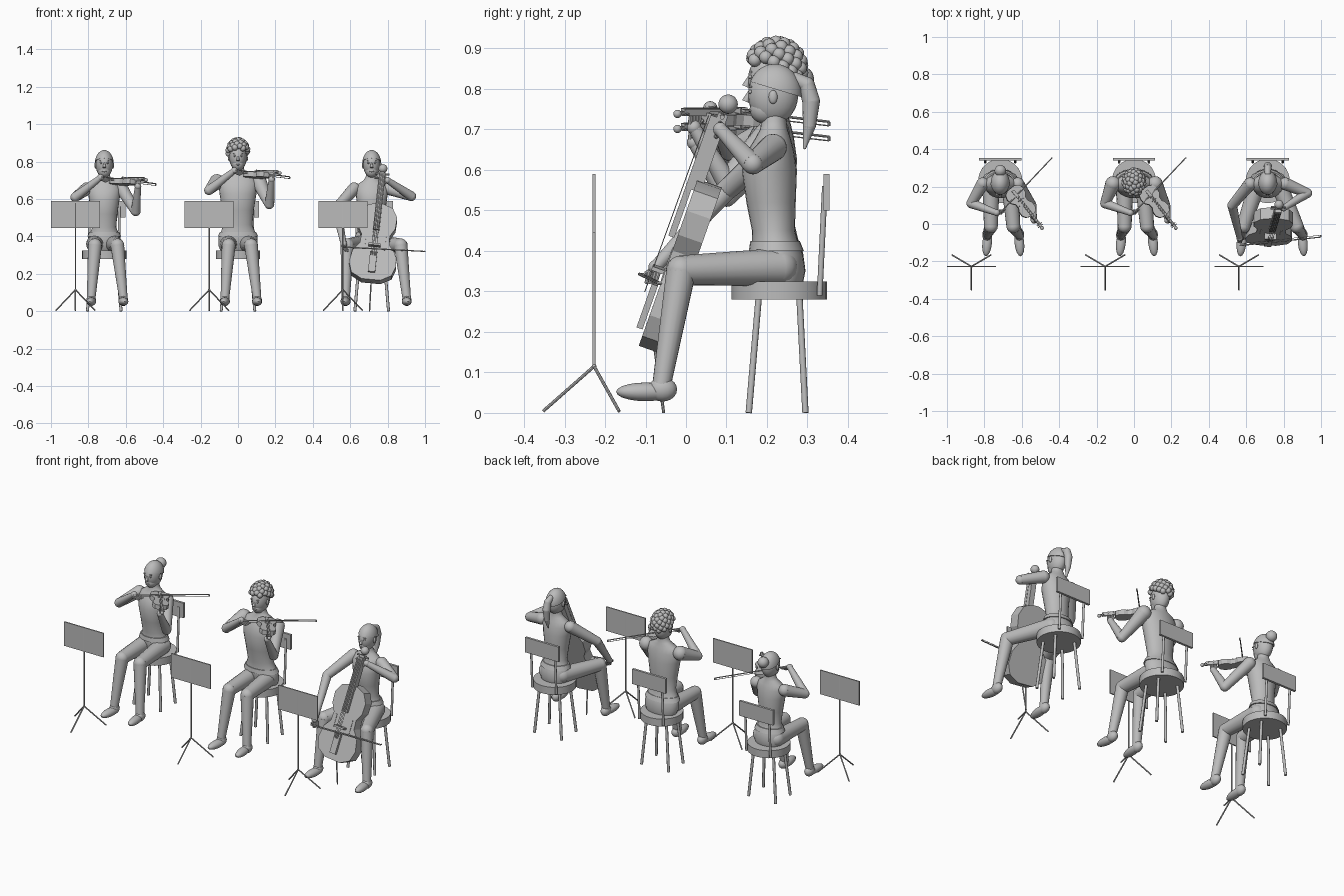
import bpy, bmesh, math
from mathutils import Vector as V, Matrix as M

cube = bpy.data.objects.get("Cube")
if cube:
    bpy.data.objects.remove(cube, do_unlink=True)

grey = bpy.data.materials.new("plain grey")
grey.use_nodes = True
grey.diffuse_color = (0.5, 0.5, 0.5, 1)
grey.node_tree.nodes["Principled BSDF"].inputs["Base Color"].default_value = grey.diffuse_color


def finish(bm, name, cx=0.0, angle=40):
    bmesh.ops.recalc_face_normals(bm, faces=bm.faces[:])
    me = bpy.data.meshes.new(name)
    for f in bm.faces:
        f.smooth = True
    bm.to_mesh(me)
    bm.free()
    me.set_sharp_from_angle(angle=math.radians(angle))
    me.materials.append(grey)
    ob = bpy.data.objects.new(name, me)
    ob.location.x = cx
    bpy.context.collection.objects.link(ob)
    return ob


def ball(bm, c, r, seg=16, rot=M()):
    r = (r, r, r) if isinstance(r, (int, float)) else r
    mat = M.Translation(c) @ rot.to_4x4() @ M.Diagonal((*r, 1))
    return bmesh.ops.create_uvsphere(bm, u_segments=seg, v_segments=max(6, seg // 2 + 2), radius=1, matrix=mat)["verts"]


def rod(bm, a, b, r1, r2=None, seg=16):
    a, b = V(a), V(b)
    mat = M.Translation((a + b) / 2) @ (b - a).to_track_quat("Z", "Y").to_matrix().to_4x4()
    bmesh.ops.create_cone(bm, cap_ends=True, segments=seg, radius1=r1, radius2=r1 if r2 is None else r2,
                          depth=(b - a).length, matrix=mat)


def limb(bm, points, radii):
    # tapered rods with round joints
    for p, r in zip(points, radii):
        ball(bm, p, r)
    for i in range(len(points) - 1):
        rod(bm, points[i], points[i + 1], radii[i], radii[i + 1])


def box(bm, c, size, mat=M()):
    bmesh.ops.create_cube(bm, size=1, matrix=mat @ M.Translation(c) @ M.Diagonal((*size, 1)))


def loft(bm, sections, seg=24):
    # elliptical rings given as z, y, half width, half depth
    rings = []
    for z, y, rx, ry in sections:
        rings.append([bm.verts.new((rx * math.cos(t), y + ry * math.sin(t), z))
                      for t in (math.tau * i / seg for i in range(seg))])
    for a, b in zip(rings, rings[1:]):
        for i in range(seg):
            j = (i + 1) % seg
            bm.faces.new((a[i], a[j], b[j], b[i]))
    bm.faces.new(rings[0])
    bm.faces.new(rings[-1])


def stool(cx):
    bm = bmesh.new()
    rod(bm, (0, 0.23, 0.28), (0, 0.23, 0.325), 0.118, seg=32)
    finish(bm, "stool_seat", cx)
    bm = bmesh.new()
    for s in (-1, 1):
        for f in (-1, 1):
            rod(bm, (s * 0.09, 0.225 + f * 0.07, 0), (s * 0.065, 0.23 + f * 0.05, 0.29), 0.008, seg=10)
        rod(bm, (s * 0.08, 0.33, 0.29), (s * 0.08, 0.343, 0.56), 0.007, seg=10)
    finish(bm, "stool_legs_and_uprights", cx)
    bm = bmesh.new()
    box(bm, (0, 0.347, 0.545), (0.225, 0.014, 0.09))
    finish(bm, "stool_backrest", cx)


def music_stand(cx):
    bm = bmesh.new()
    box(bm, (0, -0.227, 0.518), (0.262, 0.007, 0.145))
    finish(bm, "stand_desk", cx)
    bm = bmesh.new()
    hub = (0, -0.227, 0.115)
    rod(bm, hub, (0, -0.227, 0.58), 0.004, seg=10)
    ball(bm, hub, 0.006, 8)
    for foot in ((0, -0.353, 0.004), (-0.105, -0.165, 0.004), (0.105, -0.165, 0.004)):
        rod(bm, hub, foot, 0.004, seg=8)
    finish(bm, "stand_pole_and_feet", cx)


def hand(bm, p, direction, spread):
    p, d, s = V(p), V(direction).normalized(), V(spread).normalized()
    ball(bm, p, 0.018, 12)
    for i in range(4):
        base = p + s * (i - 1.5) * 0.009 + d * 0.008
        rod(bm, base, base + d * 0.034, 0.0055, 0.0045, 8)
        ball(bm, base + d * 0.034, 0.0045, 8)
    rod(bm, p, p + d * 0.018 - s * 0.024, 0.006, 0.005, 8)


def person(cx, wide, dz, knees, feet, right_arm, left_arm, hair):
    # torso and neck
    bm = bmesh.new()
    loft(bm, [(z + dz * max(0, z - 0.33) / 0.36, y, rx * (wide if z < 0.7 else 1.1), ry) for z, y, rx, ry in (
        (0.325, 0.235, 0.078, 0.055), (0.35, 0.23, 0.088, 0.065), (0.39, 0.225, 0.086, 0.064),
        (0.42, 0.22, 0.075, 0.057), (0.45, 0.216, 0.064, 0.053), (0.52, 0.21, 0.07, 0.061),
        (0.6, 0.206, 0.082, 0.068), (0.65, 0.21, 0.088, 0.056), (0.68, 0.215, 0.074, 0.043),
        (0.7, 0.217, 0.04, 0.034), (0.72, 0.217, 0.029, 0.031), (0.75, 0.217, 0.028, 0.03))])
    finish(bm, "torso", cx, 50)
    bm = bmesh.new()
    loft(bm, [(0.4, 0.223, 0.09 * wide, 0.068), (0.425, 0.22, 0.08 * wide, 0.061)])
    finish(bm, "waistband", cx)
    # legs and shoes
    for i, side in enumerate(("right", "left")):
        s = 2 * i - 1
        k, f = knees[i], feet[i]
        bm = bmesh.new()
        limb(bm, [(s * 0.05, 0.23, 0.36), (k, -0.012, 0.352), (f, -0.06, 0.07)], (0.047, 0.037, 0.023))
        finish(bm, side + "_leg", cx)
        bm = bmesh.new()
        turn = M.Rotation(s * 0.1, 3, "Z")
        ball(bm, (f, -0.1, 0.052), (0.026, 0.073, 0.023), 16, turn)
        ball(bm, (f, -0.058, 0.058), (0.026, 0.036, 0.03))
        finish(bm, side + "_shoe", cx)
    # arms and hands
    for side, arm, r in (("right", right_arm, wide), ("left", left_arm, wide)):
        bm = bmesh.new()
        limb(bm, arm[:3], (0.034 * r, 0.026, 0.016))
        finish(bm, side + "_arm", cx)
        bm = bmesh.new()
        hand(bm, *arm[2:])
        finish(bm, side + "_hand", cx)
    # head and face
    h = V((0, 0.215, 0.785 + dz))
    bm = bmesh.new()
    ball(bm, h, (0.046, 0.062, 0.072), 24)
    ball(bm, h + V((0, -0.02, -0.035)), (0.034, 0.038, 0.036), 20)
    finish(bm, "head", cx)
    bm = bmesh.new()
    rod(bm, h + V((0, -0.058, 0.008)), h + V((0, -0.068, -0.016)), 0.004, 0.009, 10)
    ball(bm, h + V((0, -0.056, -0.038)), (0.014, 0.006, 0.004), 10)
    for s in (-1, 1):
        ball(bm, h + V((s * 0.018, -0.056, 0.008)), (0.007, 0.005, 0.005), 10)
        box(bm, h + V((s * 0.018, -0.056, 0.02)), (0.017, 0.008, 0.004))
        ball(bm, h + V((s * 0.046, 0, -0.005)), (0.007, 0.011, 0.017), 12)
    finish(bm, "face_features", cx)
    # hair
    bm = bmesh.new()
    if hair == "curls":
        n = 90
        for i in range(n):
            z = 1 - 2 * (i + 0.5) / n
            t, q = i * 2.39996, math.sqrt(1 - z * z)
            x, y = q * math.cos(t), q * math.sin(t)
            if z > -0.1 - 0.4 * y:
                ball(bm, (x * 0.051, 0.222 + y * 0.065, 0.852 + z * 0.064), 0.0165, 12)
    else:
        ball(bm, h + V((0, 0.004, 0.003)), (0.051, 0.067, 0.074), 28)
        bmesh.ops.bisect_plane(bm, geom=bm.verts[:] + bm.edges[:] + bm.faces[:], plane_co=h + V((0, 0, 0.016)),
                               plane_no=(0, 0.3, 1), clear_inner=True)
        bmesh.ops.holes_fill(bm, edges=bm.edges[:])
        if hair == "bun":
            ball(bm, h + V((0, 0.07, 0.04)), 0.031, 18)
        else:
            limb(bm, [(0, 0.27, 0.825), (0, 0.298, 0.81), (0, 0.309, 0.77), (0, 0.305, 0.71), (0, 0.293, 0.655)],
                 (0.016, 0.02, 0.022, 0.016, 0.004))
    finish(bm, "hair_" + hair, cx)


def stringed(name, cx, tail, scroll, normal):
    # shared shape: y runs tail to scroll, z is the face normal, total length 1
    tail, scroll = V(tail), V(scroll)
    a = (scroll - tail).normalized()
    u = a.cross(V(normal)).normalized()
    w = u.cross(a)
    size = (scroll - tail).length
    mat = M.Translation(tail) @ M((u, a, w)).transposed().to_4x4() @ M.Scale(size, 4)
    half = [(0.08, 0), (0.17, 0.05), (0.2, 0.14), (0.18, 0.25), (0.125, 0.32), (0.12, 0.4),
            (0.16, 0.47), (0.165, 0.57), (0.12, 0.65), (0.04, 0.68)]
    outline = half + [(-x, y) for x, y in reversed(half)]
    bm = bmesh.new()
    face = bm.faces.new([bm.verts.new((x, y, -0.05)) for x, y in outline])
    up = bmesh.ops.extrude_face_region(bm, geom=[face])["geom"]
    bmesh.ops.translate(bm, verts=[g for g in up if isinstance(g, bmesh.types.BMVert)], vec=(0, 0, 0.1))
    bm.transform(mat)
    finish(bm, name + "_body", cx, 25)
    bm = bmesh.new()
    box(bm, (0, 0.8, 0.04), (0.05, 0.32, 0.04))
    box(bm, (0, 0.69, 0.072), (0.055, 0.5, 0.025))
    box(bm, (0, 0.15, 0.07), (0.06, 0.18, 0.025))
    box(bm, (0, 0.3, 0.075), (0.1, 0.016, 0.055))
    for s in (-1, 1):
        box(bm, (s * 0.085, 0.33, 0.051), (0.012, 0.12, 0.006))
        for y in (0.91, 0.95):
            rod(bm, (0, y, 0.04), (s * 0.06, y, 0.04), 0.009, seg=8)
        for x in (0.007, 0.02):
            rod(bm, (s * x, 0.2, 0.098), (s * x, 0.93, 0.092), 0.002, seg=5)
    ball(bm, (0, 1, 0.035), 0.038)
    bm.transform(mat)
    finish(bm, name + "_neck_and_fittings", cx)


def bow(cx, a, b, drop):
    a, b, drop = V(a), V(b), V(drop)
    bm = bmesh.new()
    rod(bm, a, b, 0.0038, 0.003, 8)
    rod(bm, a + drop, b + drop, 0.0016, seg=6)
    for p in (a.lerp(b, 0.06), b):
        rod(bm, p, p + drop, 0.004, seg=8)
    finish(bm, "bow", cx)


# two violinists
for cx, wide, dz, hair in ((-0.715, 1.0, 0.0, "bun"), (0.0, 1.2, 0.037, "curls")):
    up = V((0, 0, dz))
    sx = 0.094 * wide
    right = [V((-sx, 0.215, 0.655)) + up, V((-0.155, 0.11, 0.61)) + up, V((-0.02, 0.06, 0.715)) + up,
             (0.6, 0.1, -0.3), (0.5, 0.6, 0.3)]
    left = [V((sx, 0.215, 0.655)) + up, V((0.168, 0.1, 0.535)) + up, V((0.18, 0.02, 0.668)) + up,
            (0.1, 0.1, 1), (0.5, -0.7, 0)]
    person(cx, wide, dz, (-0.05, 0.07), (-0.07, 0.102), right, left, hair)
    stringed("violin", cx, V((0.055, 0.19, 0.69)) + up, V((0.222, -0.022, 0.692)) + up, (0.1, 0.1, 1))
    bow(cx, V((-0.015, 0.045, 0.718)) + up, V((0.276, 0.353, 0.682)) + up, (0, 0, -0.01))

# cellist
cx = 0.715
person(cx, 1.0, 0.0, (-0.13, 0.155), (-0.14, 0.187),
       [(-0.094, 0.215, 0.655), (-0.19, 0.1, 0.55), (-0.15, -0.075, 0.36), (0.4, -0.3, -1), (0.5, 0.8, 0)],
       [(0.094, 0.215, 0.655), (0.212, 0.165, 0.615), (0.085, 0.085, 0.7), (-1, -0.3, 0.2), (0, 0.3, 1)],
       "ponytail")
stringed("cello", cx, (-0.005, -0.085, 0.16), (0.06, 0.125, 0.755), (0, -1, 0.35))
bm = bmesh.new()
rod(bm, (-0.012, -0.055, 0), (-0.002, -0.08, 0.18), 0.004, seg=8)
finish(bm, "cello_endpin", cx)
bow(cx, (-0.15, -0.115, 0.343), (0.284, -0.07, 0.32), (0, 0.01, 0))

# seats and stands
for cx in (-0.715, 0.0, 0.715):
    stool(cx)
    music_stand(cx - 0.154)
